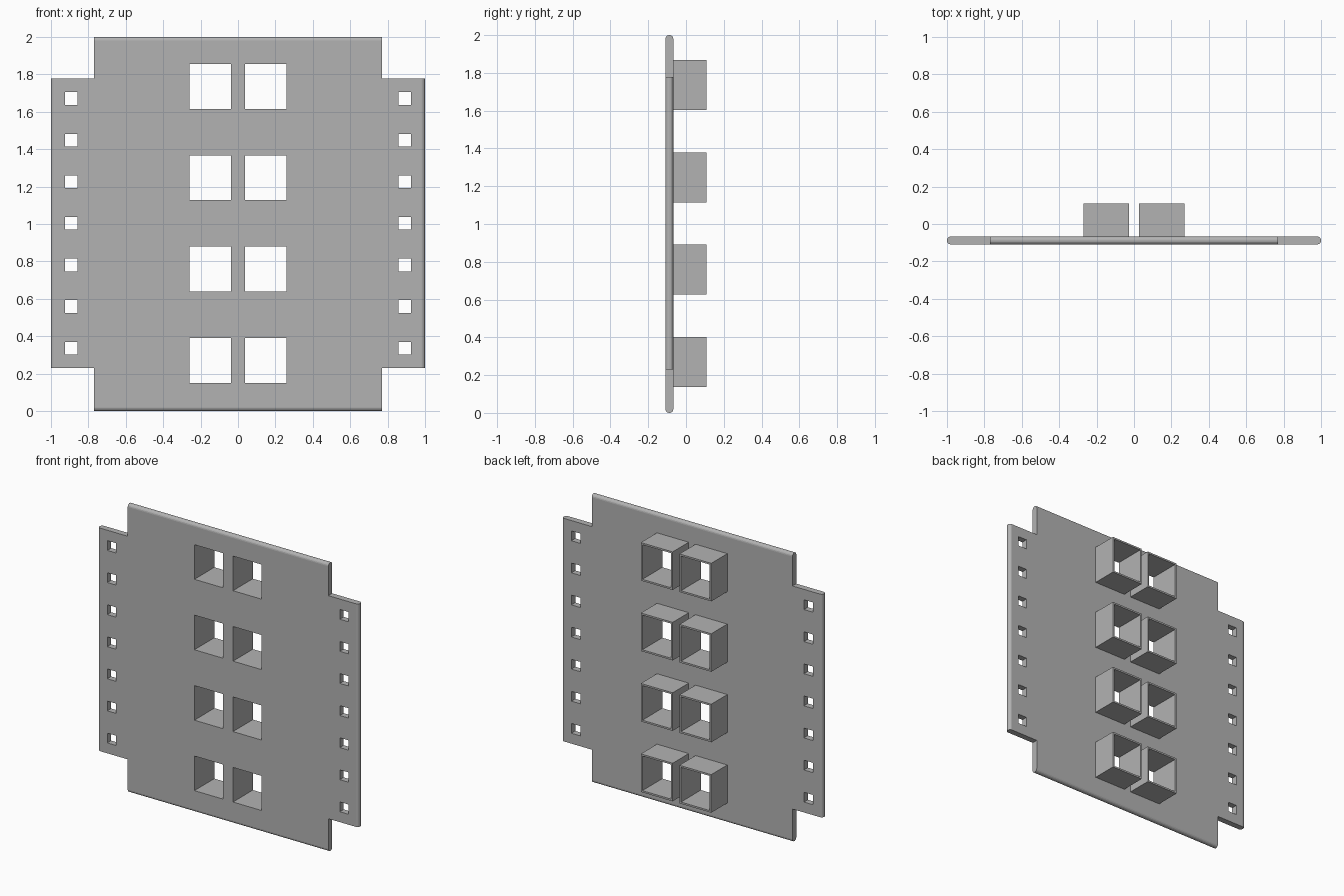
import bpy, bmesh

cube = bpy.data.objects.get("Cube")
if cube:
    bpy.data.objects.remove(cube, do_unlink=True)

grey = bpy.data.materials.new("plain grey")
grey.use_nodes = True
colour = (0.45, 0.45, 0.45, 1)
grey.diffuse_color = colour
grey.node_tree.nodes["Principled BSDF"].inputs["Base Color"].default_value = colour

FRONT, BACK, SOCKET_END = -0.109, -0.067, 0.109
BODY_X, WING_LOW, WING_HIGH = 0.77, 0.23, 1.777

# Openings as (x, z, half width, half height)
socket_holes = [(s * 0.148, 0.27 + 0.4885 * i, 0.11, 0.12)
                for s in (-1, 1) for i in range(4)]
slot_holes = [(s * 0.892, 0.336 + 0.2225 * i, 0.034, 0.034)
              for s in (-1, 1) for i in range(7)]
holes = socket_holes + slot_holes


def finish(bm, name):
    bmesh.ops.recalc_face_normals(bm, faces=bm.faces)
    mesh = bpy.data.meshes.new(name)
    bm.to_mesh(mesh)
    bm.free()
    mesh.materials.append(grey)
    obj = bpy.data.objects.new(name, mesh)
    bpy.context.collection.objects.link(obj)
    return obj


def is_solid(x, z):
    if abs(x) > BODY_X and not WING_LOW < z < WING_HIGH:
        return False
    return not any(abs(x - hx) < w and abs(z - hz) < h for hx, hz, w, h in holes)


def make_plate():
    # Cells between all the cut lines, leaving out openings and corners
    xs, zs = {-1, 1, -BODY_X, BODY_X}, {0, 2, WING_LOW, WING_HIGH}
    for x, z, w, h in holes:
        xs |= {round(x - w, 4), round(x + w, 4)}
        zs |= {round(z - h, 4), round(z + h, 4)}
    xs, zs = sorted(xs), sorted(zs)
    bm = bmesh.new()
    for x0, x1 in zip(xs, xs[1:]):
        for z0, z1 in zip(zs, zs[1:]):
            if is_solid((x0 + x1) / 2, (z0 + z1) / 2):
                bm.faces.new([bm.verts.new((x, FRONT, z)) for x, z in
                              ((x0, z0), (x1, z0), (x1, z1), (x0, z1))])
    bmesh.ops.remove_doubles(bm, verts=bm.verts, dist=0.0001)
    # Thickness
    front = bm.faces[:]
    copy = bmesh.ops.duplicate(bm, geom=bm.verts[:] + bm.edges[:] + front)["geom"]
    back_verts = [g for g in copy if isinstance(g, bmesh.types.BMVert)]
    bmesh.ops.translate(bm, verts=back_verts, vec=(0, BACK - FRONT, 0))
    rims = [e for e in bm.edges if e.is_boundary]
    bmesh.ops.bridge_loops(bm, edges=[]) if not rims else None
    at = {tuple(round(c, 4) for c in v.co): v for v in bm.verts}
    for e in rims:
        a, b = e.verts
        if a.co.y < (FRONT + BACK) / 2:
            c, d = (at[(round(v.co.x, 4), BACK, round(v.co.z, 4))] for v in (b, a))
            bm.faces.new((a, b, c, d))
    bmesh.ops.recalc_face_normals(bm, faces=bm.faces)

    # Rounded outer rims at the top, bottom and both sides
    def on_rim(e):
        a, b = (v.co for v in e.verts)
        if abs(a.y - b.y) > 0.001:
            return False
        return (all(abs(abs(p.x) - 1) < 0.001 for p in (a, b))
                or all(abs(abs(p.z - 1) - 1) < 0.001 for p in (a, b)))
    bmesh.ops.bevel(bm, geom=[e for e in bm.edges if on_rim(e)], offset=0.02,
                    segments=4, profile=0.5, affect='EDGES')
    return finish(bm, "plate")


def make_socket(name, x, z, w, h, wall=0.012):
    # Square tube, open against the plate and at the back
    bm = bmesh.new()

    def ring(grow, y):
        return [bm.verts.new((x + sx * (w + grow), y, z + sz * (h + grow)))
                for sx, sz in ((-1, -1), (1, -1), (1, 1), (-1, 1))]
    rings = [ring(wall, BACK), ring(wall, SOCKET_END), ring(0, SOCKET_END), ring(0, BACK)]
    for p, q in zip(rings, rings[1:]):
        for i in range(4):
            j = (i + 1) % 4
            bm.faces.new((p[i], p[j], q[j], q[i]))
    return finish(bm, name)


make_plate()
for i, hole in enumerate(socket_holes):
    side = "right" if hole[0] < 0 else "left"
    make_socket(f"{side}_socket_{i % 4 + 1}", *hole)
